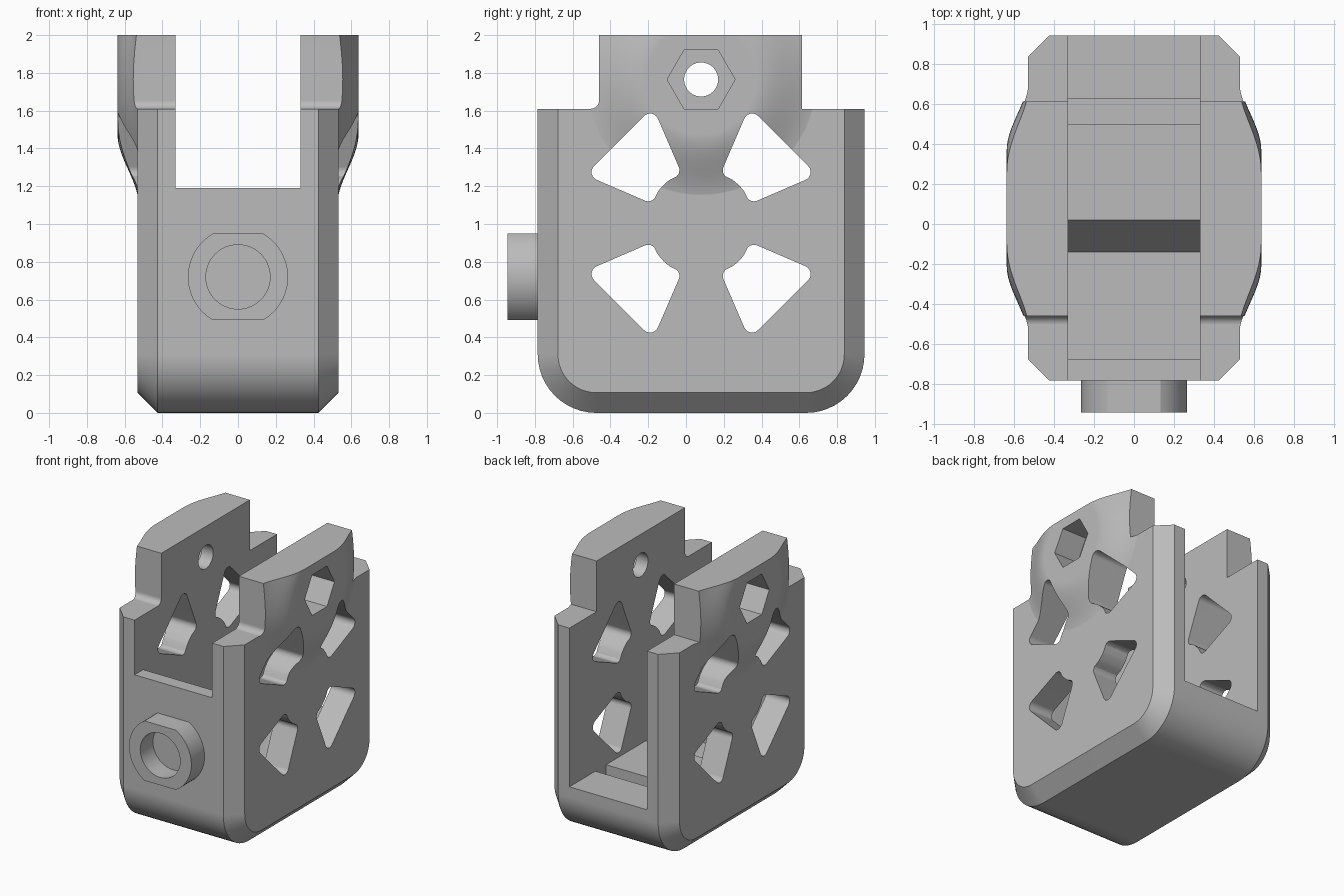
import bpy, bmesh
from math import cos, sin, radians

if "Cube" in bpy.data.objects:
    bpy.data.objects.remove(bpy.data.objects["Cube"])

grey = bpy.data.materials.new("plain_grey")
grey.use_nodes = True
grey.diffuse_color = (0.5, 0.5, 0.5, 1)
grey.node_tree.nodes["Principled BSDF"].inputs["Base Color"].default_value = (0.5, 0.5, 0.5, 1)

AXLE = (0.08, 1.765)
FRONT, BACK, TOP = -0.785, 0.945, 2.0


def loft(name, rings):
    """Closed solid through matching rings of 3D points."""
    bm = bmesh.new()
    loops = [[bm.verts.new(p) for p in ring] for ring in rings]
    n = len(loops[0])
    for a, b in zip(loops, loops[1:]):
        for i in range(n):
            j = (i + 1) % n
            bm.faces.new((a[i], a[j], b[j], b[i]))
    bm.faces.new(loops[0])
    bm.faces.new(loops[-1])
    bmesh.ops.recalc_face_normals(bm, faces=bm.faces)
    mesh = bpy.data.meshes.new(name)
    bm.to_mesh(mesh)
    bm.free()
    mesh.materials.append(grey)
    obj = bpy.data.objects.new(name, mesh)
    bpy.context.collection.objects.link(obj)
    return obj


def at_x(pts, x):
    return [(x, y, z) for y, z in pts]


def at_y(pts, y):
    return [(x, y, z) for x, z in pts]


def prism(name, pts, x0, x1):
    return loft(name, [at_x(pts, x0), at_x(pts, x1)])


def arc(centre, r, a0, a1, steps):
    angles = [radians(a0 + (a1 - a0) * i / steps) for i in range(steps + 1)]
    return [(centre[0] + r * cos(a), centre[1] + r * sin(a)) for a in angles]


def circle(centre, r, n):
    return arc(centre, r, 0, 360, n)[:-1]


def combine(target, tool, operation):
    mod = target.modifiers.new("combine", 'BOOLEAN')
    mod.object = tool
    mod.operation = operation
    mod.solver = 'EXACT'
    bpy.context.view_layer.objects.active = target
    bpy.ops.object.modifier_apply(modifier=mod.name)
    bpy.data.objects.remove(tool)


def finish(obj):
    bpy.ops.object.select_all(action='DESELECT')
    obj.select_set(True)
    bpy.context.view_layer.objects.active = obj
    bpy.ops.object.shade_smooth_by_angle(angle=radians(25))
    mod = obj.modifiers.new("even_shading", 'WEIGHTED_NORMAL')
    mod.keep_sharp = True


# Body: rounded-bottom profile with chamfered sides
def body_profile(inset):
    r = 0.31
    return ([(FRONT + inset, TOP)]
            + arc((FRONT + r, r), r - inset, 180, 270, 12)
            + arc((BACK - r, r), r - inset, 270, 360, 12)
            + [(BACK - inset, TOP)])


wide, slim = body_profile(0), body_profile(0.107)
body = loft("bracket_body", [at_x(slim, -0.532), at_x(wide, -0.425),
                             at_x(wide, 0.425), at_x(slim, 0.532)])

# Swollen bosses around the axle on both sides
for side in (-1, 1):
    rings = [at_x(circle(AXLE, 0.66, 72), side * 0.4)]
    for i in range(15):
        t = i / 14
        x = 0.527 + 0.111 * t * t * (3 - 2 * t)
        rings.append(at_x(circle(AXLE, 0.66 - 0.37 * t, 72), side * x))
    combine(body, loft("axle_boss", rings), 'UNION')

# Shoulders and top trim
front_cut = ([(-1.2, 1.61)] + arc((-0.505, 1.655), 0.045, 270, 360, 6)
             + [(-0.46, 2.6), (-1.2, 2.6)])
back_cut = [(0.615, 1.61), (1.2, 1.61), (1.2, 2.6), (0.615, 2.6)]
top_cut = [(-1, TOP), (1, TOP), (1, 2.7), (-1, 2.7)]
for pts in (front_cut, back_cut, top_cut):
    combine(body, prism("trim_cutter", pts, -1, 1), 'DIFFERENCE')

# Inner channel with low front wall, stepped floor and rear slot
low, high = 0.11, 0.39
channel = [(-0.68, low), (-0.14, low), (0.02, high), (0.5, high), (0.5, low),
           (0.63, low), (0.63, high), (1.2, high), (1.2, 2.3), (-1.2, 2.3),
           (-1.2, 1.19), (-0.68, 1.19)]
combine(body, prism("channel_cutter", channel, -0.33, 0.33), 'DIFFERENCE')

# Four kite-shaped windows through both side walls
r = 0.045
kite = (arc((0.27, 0.535), r, 45, 157, 6) + arc((0.16, 0.28), r, 157, 225, 5)
        + arc((0, 0), 0.283, 54, 36, 4)
        + arc((0.28, 0.16), r, 225, 293, 5) + arc((0.535, 0.27), r, -67, 45, 6))
for sy in (-1, 1):
    for sz in (-1, 1):
        pts = [(AXLE[0] + sy * u, 1.005 + sz * v) for u, v in kite]
        combine(body, prism("window_cutter", pts, -1, 1), 'DIFFERENCE')

# Axle hole with hexagonal outer pockets
combine(body, prism("axle_cutter", circle(AXLE, 0.09, 40), -1, 1), 'DIFFERENCE')
for side in (-1, 1):
    hexagon = prism("hex_cutter", circle(AXLE, 0.18, 6), side * 0.43, side)
    combine(body, hexagon, 'DIFFERENCE')
finish(body)

# Front collar with flat top and bottom and a blind round bore
hub = (0, 0.72)
outline = (arc(hub, 0.265, -60, 60, 24) + arc(hub, 0.265, 120, 240, 24))
collar = loft("front_collar", [at_y(outline, -0.945), at_y(outline, -0.75)])
bore_ring = circle(hub, 0.17, 48)
bore = loft("bore_cutter", [at_y(bore_ring, -1.1), at_y(bore_ring, -0.79)])
combine(collar, bore, 'DIFFERENCE')
finish(collar)
